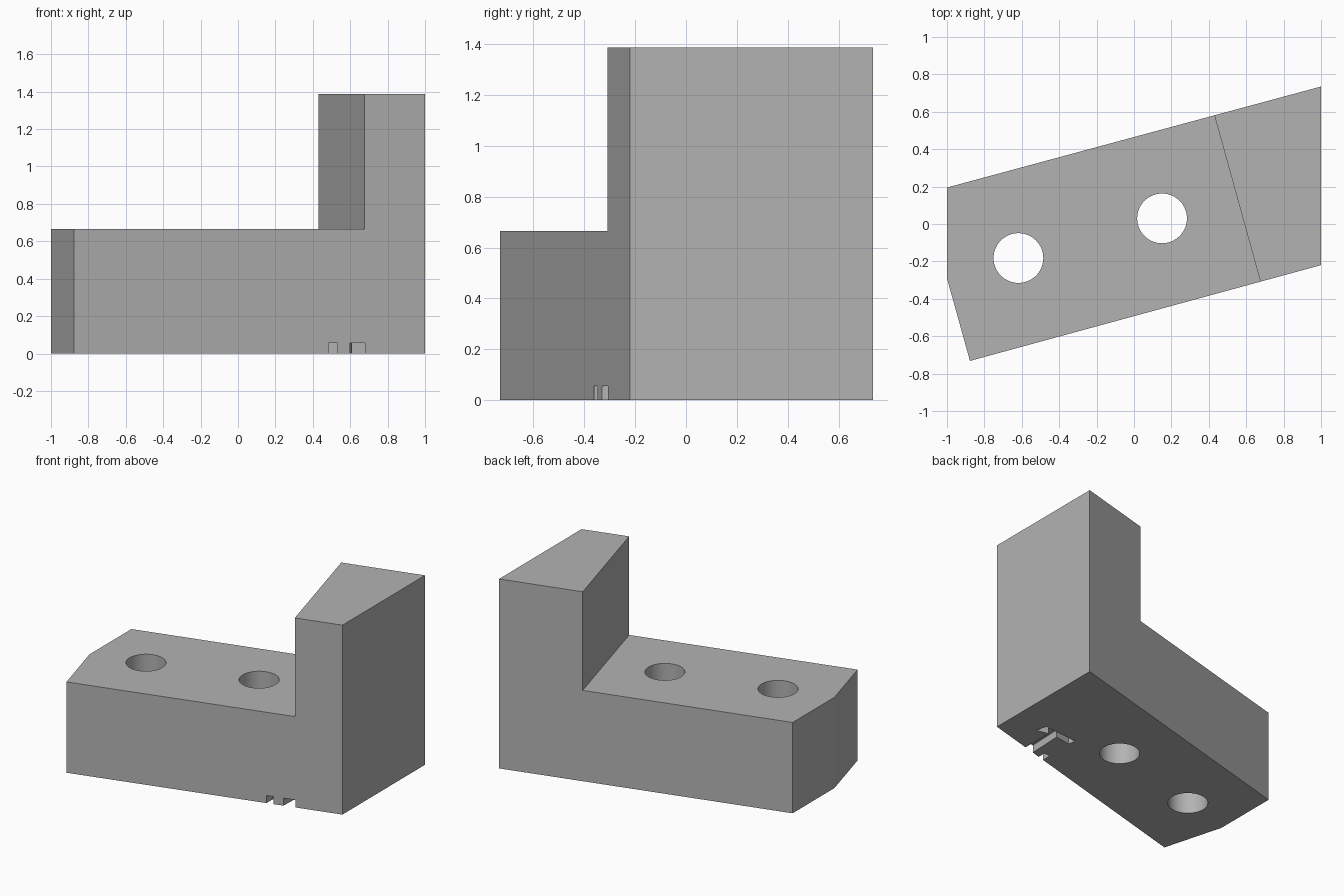
import bpy, bmesh, math

cube = bpy.data.objects.get("Cube")
if cube:
    bpy.data.objects.remove(cube, do_unlink=True)

grey = bpy.data.materials.new("plain_grey")
grey.use_nodes = True
colour = (0.45, 0.45, 0.45, 1)
grey.diffuse_color = colour
grey.node_tree.nodes["Principled BSDF"].inputs["Base Color"].default_value = colour


def prism(name, points, z0, z1):
    """Extrude a flat outline from z0 up to z1."""
    bm = bmesh.new()
    face = bm.faces.new([bm.verts.new((x, y, z0)) for x, y in points])
    result = bmesh.ops.extrude_face_region(bm, geom=[face])
    top = [v for v in result["geom"] if isinstance(v, bmesh.types.BMVert)]
    bmesh.ops.translate(bm, verts=top, vec=(0, 0, z1 - z0))
    bmesh.ops.recalc_face_normals(bm, faces=bm.faces)
    mesh = bpy.data.meshes.new(name)
    bm.to_mesh(mesh)
    bm.free()
    mesh.materials.append(grey)
    obj = bpy.data.objects.new(name, mesh)
    bpy.context.collection.objects.link(obj)
    return obj


def cut(body, cutter):
    """Subtract the cutter from the body, then discard it."""
    cutter.hide_render = True
    bpy.context.view_layer.objects.active = body
    mod = body.modifiers.new("cut", 'BOOLEAN')
    mod.operation = 'DIFFERENCE'
    mod.solver = 'EXACT'
    mod.object = cutter
    bpy.ops.object.modifier_apply(modifier=mod.name)
    bpy.data.objects.remove(cutter, do_unlink=True)


def circle(cx, cy, r, n=64):
    return [(cx + r * math.cos(2 * math.pi * i / n),
             cy + r * math.sin(2 * math.pi * i / n)) for i in range(n)]


# Full-height skewed block with a chamfered front corner
body = prism("stepped_block", [(-1, 0.195), (-1, -0.29), (-0.877, -0.732),
                               (1, -0.22), (1, 0.735)], 0, 1.387)

# Step that leaves the tall post at the left end
cut(body, prism("step_cutter", [(0.381, 0.757), (0.724, -0.482), (0.7, -1.5),
                                (-1.5, -1.5), (-1.5, 1)], 0.665, 2))

# Two vertical through holes
for cx, cy in [(-0.618, -0.182), (0.15, 0.03)]:
    cut(body, prism("hole_cutter", circle(cx, cy, 0.133), -0.2, 1))

# Shallow slots in the underside: crossed keyway and a small nick
cut(body, prism("keyway_cutter", [
    (0.59, -0.5), (0.68, -0.5), (0.68, -0.07), (0.77, -0.09), (0.75, -0.01),
    (0.48, -0.035), (0.49, -0.09), (0.61, -0.07)], -0.1, 0.055))
cut(body, prism("nick_cutter", [(0.483, -0.5), (0.532, -0.5),
                                (0.532, -0.29), (0.483, -0.29)], -0.1, 0.055))

# Smooth hole walls, sharp edges elsewhere
bpy.ops.object.select_all(action='DESELECT')
body.select_set(True)
bpy.context.view_layer.objects.active = body
bpy.ops.object.shade_smooth_by_angle(angle=math.radians(14))
